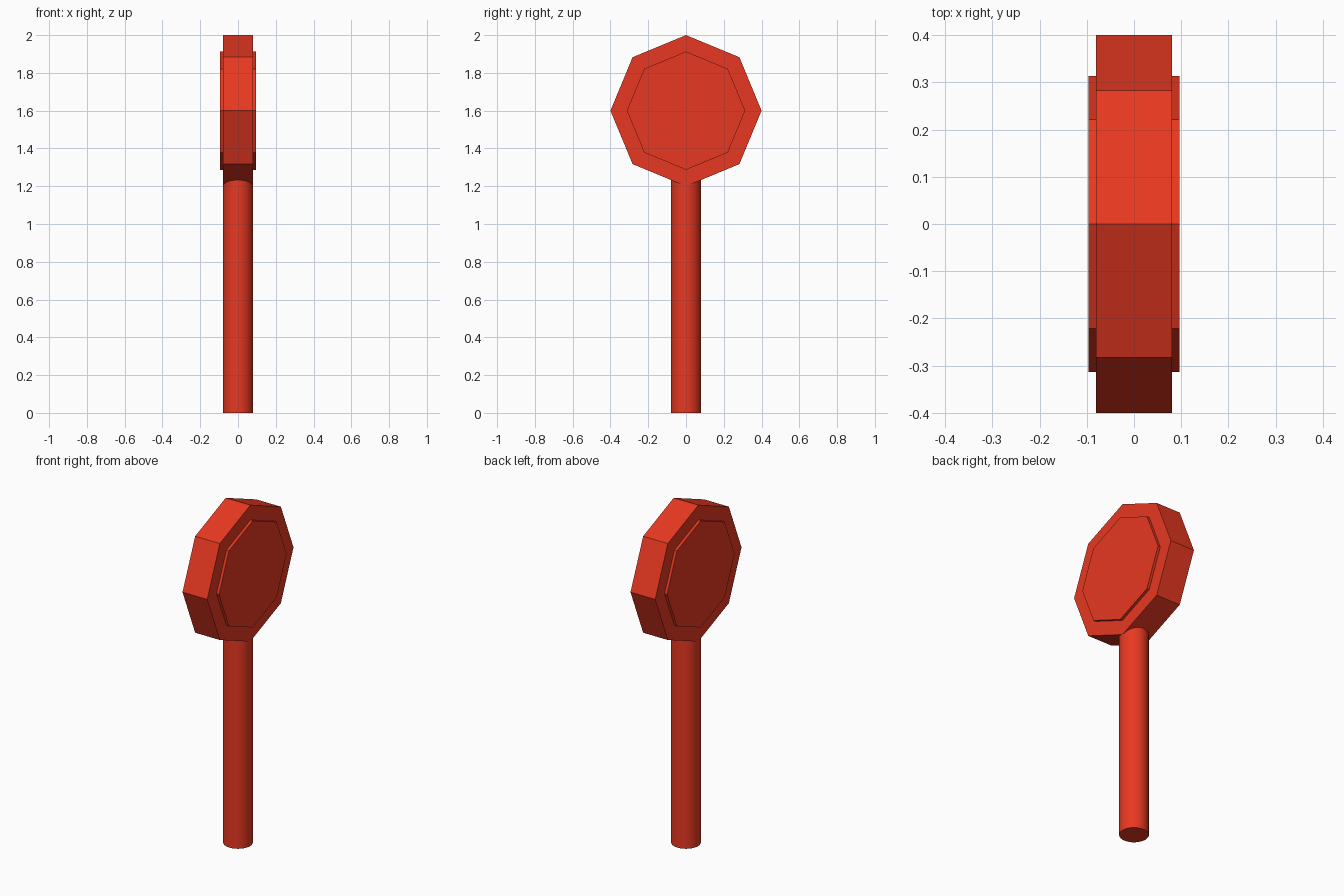
import bpy
from math import radians

if "Cube" in bpy.data.objects:
    bpy.data.objects.remove(bpy.data.objects["Cube"])

HEAD_Z = 1.6

red = bpy.data.materials.new("red_paint")
red.diffuse_color = (0.8, 0.04, 0.015, 1)
red.use_nodes = True
red.node_tree.nodes["Principled BSDF"].inputs["Base Color"].default_value = red.diffuse_color


def prism(name, sides, radius, depth, location, rotation=(0, 0, 0)):
    bpy.ops.mesh.primitive_cylinder_add(vertices=sides, radius=radius, depth=depth,
                                        location=location, rotation=rotation)
    obj = bpy.context.object
    obj.name = name
    obj.data.materials.append(red)
    return obj


# Round pole, its top buried inside the sign head
top = 1.3
prism("pole", 32, 0.079, top, (0, 0, top / 2))
bpy.ops.object.shade_smooth_by_angle(angle=radians(30))

# Octagonal head with a corner pointing up, facing along x
facing_x = (0, radians(90), 0)
prism("sign_head", 8, 0.4, 0.16, (0, 0, HEAD_Z), facing_x)

# Raised octagonal panel on each face
for side, name in ((1, "right_panel"), (-1, "left_panel")):
    prism(name, 8, 0.313, 0.036, (side * 0.078, 0, HEAD_Z), facing_x)
